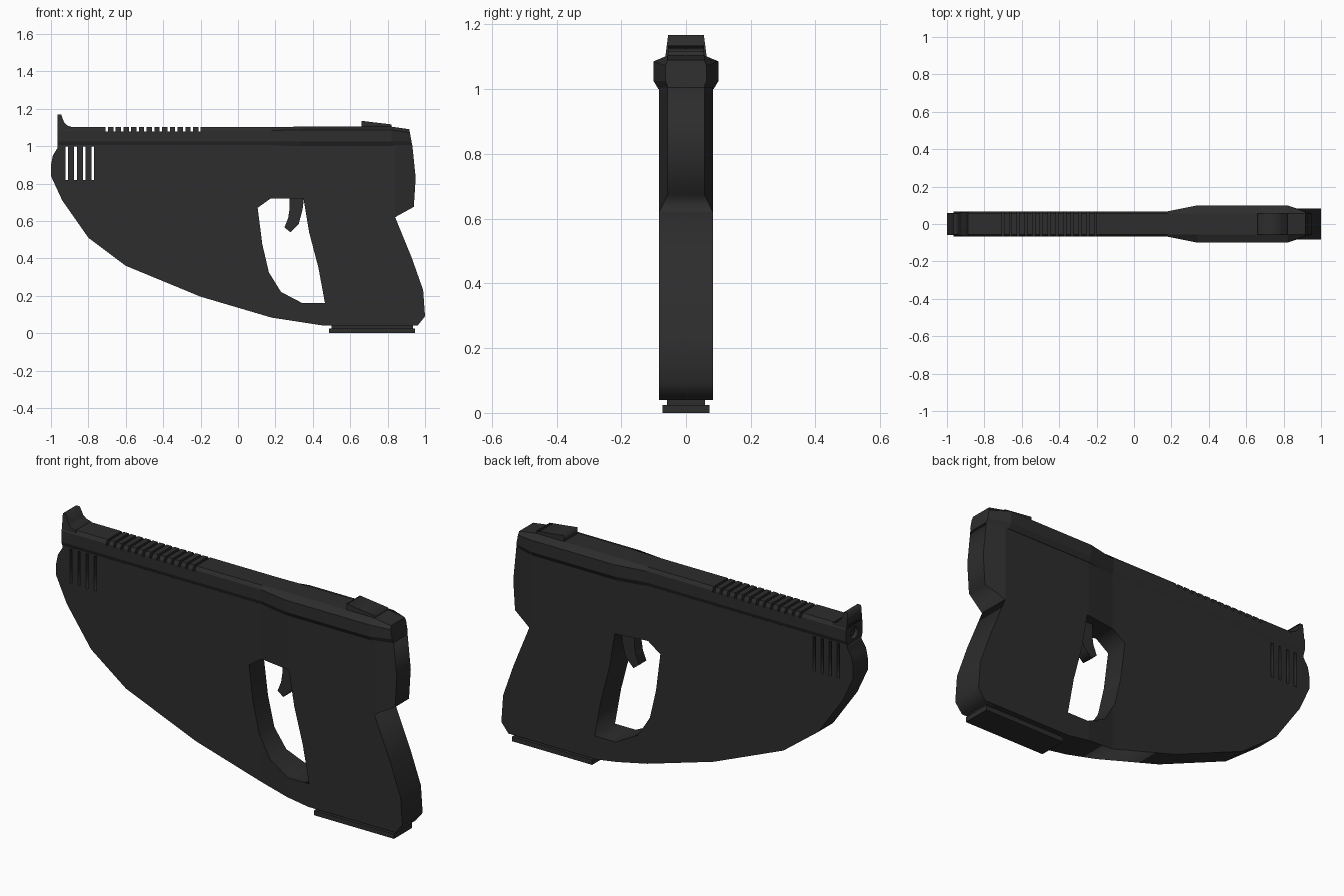
import bpy, bmesh, math
from mathutils import Matrix, Vector

if "Cube" in bpy.data.objects:
    bpy.data.objects.remove(bpy.data.objects["Cube"])

mat = bpy.data.materials.new("dark_polymer")
mat.diffuse_color = (0.026, 0.026, 0.026, 1)
mat.use_nodes = True
mat.node_tree.nodes["Principled BSDF"].inputs["Base Color"].default_value = mat.diffuse_color


def finish(name, bm):
    bmesh.ops.recalc_face_normals(bm, faces=bm.faces)
    me = bpy.data.meshes.new(name)
    bm.to_mesh(me)
    bm.free()
    me.materials.append(mat)
    ob = bpy.data.objects.new(name, me)
    bpy.context.collection.objects.link(ob)
    return ob


def plate(loops, half):
    """Side profile (x, z) with optional holes, extruded to y = +-half."""
    cu = bpy.data.curves.new("profile", 'CURVE')
    cu.dimensions = '2D'
    cu.fill_mode = 'BOTH'
    cu.extrude = half
    for pts in loops:
        sp = cu.splines.new('POLY')
        sp.points.add(len(pts) - 1)
        for p, (x, z) in zip(sp.points, pts):
            p.co = (x, z, 0, 1)
        sp.use_cyclic_u = True
    ob = bpy.data.objects.new("profile", cu)
    bpy.context.collection.objects.link(ob)
    me = bpy.data.meshes.new_from_object(ob.evaluated_get(bpy.context.evaluated_depsgraph_get()))
    bm = bmesh.new()
    bm.from_mesh(me)
    bpy.data.objects.remove(ob)
    bpy.data.meshes.remove(me)
    bmesh.ops.transform(bm, matrix=Matrix.Rotation(math.pi / 2, 4, 'X'), verts=bm.verts)
    bmesh.ops.remove_doubles(bm, verts=bm.verts, dist=1e-5)
    return bm


def box(bm, x0, x1, half, z0, z1):
    m = Matrix.Translation(((x0 + x1) / 2, 0, (z0 + z1) / 2)) @ Matrix.Diagonal((x1 - x0, half * 2, z1 - z0, 1))
    bmesh.ops.create_cube(bm, size=1, matrix=m)


def rect(x0, x1, z0, z1):
    return [(x0, z0), (x1, z0), (x1, z1), (x0, z1)]


def lerp(x, x0, x1, a, b):
    t = min(1, max(0, (x - x0) / (x1 - x0)))
    return a + (b - a) * t


# Frame: outline with trigger opening and four front slots
outline = [(-.965, 1.005), (-.965, .99), (-.99, .95), (-1, .9), (-1, .84), (-.94, .71), (-.8, .51),
           (-.6, .36), (-.2, .195), (.18, .083), (.46, .04), (.96, .04), (1, .09), (.99, .23),
           (.93, .4), (.84, .62), (.94, .675), (.95, .83), (.932, 1.005)]
opening = [(.105, .67), (.175, .72), (.35, .72), (.38, .54), (.43, .35), (.465, .16),
           (.345, .16), (.23, .22), (.165, .325), (.13, .475)]
slots = [rect(-.922 + i * .046, -.908 + i * .046, .82, .998) for i in range(4)]
bm = plate([outline, opening] + slots, 1)
for x in (.18, .34, .84):
    bmesh.ops.bisect_plane(bm, geom=bm.verts[:] + bm.edges[:] + bm.faces[:],
                           plane_co=(x, 0, 0), plane_no=(1, 0, 0))
for v in bm.verts:
    w = lerp(v.co.x, .18, .34, .06, .083)
    if v.co.z > .63:
        w = lerp(v.co.x, .84, .93, w, .057)
    v.co.y *= w
finish("frame", bm)

# Slide: chamfered section lofted along x
bm = bmesh.new()
rings = []
for x, w, top in ((-.965, .068, 1.102), (.18, .068, 1.102), (.34, .1, 1.104), (.82, .1, 1.104), (.932, .063, 1.09)):
    side = [(w * .85, 1.0), (w, 1.025), (w, top - .018), (.057, top)]
    sec = side + [(-y, z) for y, z in reversed(side)]
    lean = .18 if x > .9 else 0
    rings.append([bm.verts.new((x - lean * (z - 1), y, z)) for y, z in sec])
for a, b in zip(rings, rings[1:]):
    for i in range(8):
        j = (i + 1) % 8
        bm.faces.new((a[i], a[j], b[j], b[i]))
bm.faces.new(rings[0])
bm.faces.new(rings[-1])
slide = finish("slide", bm)

# Cutter: top serrations and muzzle bore
bm = bmesh.new()
for i in range(13):
    x = -.708 + i * .0413
    box(bm, x, x + .013, .2, 1.077, 1.2)
bmesh.ops.create_cone(bm, cap_ends=True, segments=16, radius1=.03, radius2=.03, depth=.16,
                      matrix=Matrix.Translation((-.965, 0, 1.045)) @ Matrix.Rotation(math.pi / 2, 4, 'Y'))
cutter = finish("slide_cutter", bm)
cutter.hide_render = True
mod = slide.modifiers.new("cuts", 'BOOLEAN')
mod.operation = 'DIFFERENCE'
mod.solver = 'EXACT'
mod.object = cutter
bpy.context.view_layer.update()
cut_mesh = bpy.data.meshes.new_from_object(slide.evaluated_get(bpy.context.evaluated_depsgraph_get()))
slide.modifiers.clear()
slide.data = cut_mesh
bpy.data.objects.remove(cutter)

# Barrel tip inside the bore
bm = bmesh.new()
bmesh.ops.create_cone(bm, cap_ends=True, segments=16, radius1=.022, radius2=.022, depth=.08,
                      matrix=Matrix.Translation((-.91, 0, 1.045)) @ Matrix.Rotation(math.pi / 2, 4, 'Y'))
finish("barrel_tip", bm)

# Front sight, narrowing upward
bm = plate([[(-.965, 1.09), (-.965, 1.168), (-.945, 1.168), (-.93, 1.127), (-.913, 1.11), (-.885, 1.101), (-.885, 1.09)]], 1)
for v in bm.verts:
    v.co.y *= lerp(v.co.z, 1.1, 1.168, .064, .055)
finish("front_sight", bm)

# Rear sight wedge
finish("rear_sight", plate([[(.66, 1.09), (.66, 1.135), (.82, 1.116), (.82, 1.09)]], .056))

# Trigger
finish("trigger", plate([[(.275, .74), (.275, .66), (.268, .615), (.248, .565), (.28, .54), (.325, .585),
                          (.345, .66), (.355, .74)]], .03))

# Magazine neck and base plate
bm = bmesh.new()
box(bm, .5, .935, .058, .02, .06)
finish("magazine_neck", bm)
bm = bmesh.new()
box(bm, .487, .945, .073, 0, .025)
finish("magazine_base", bm)
